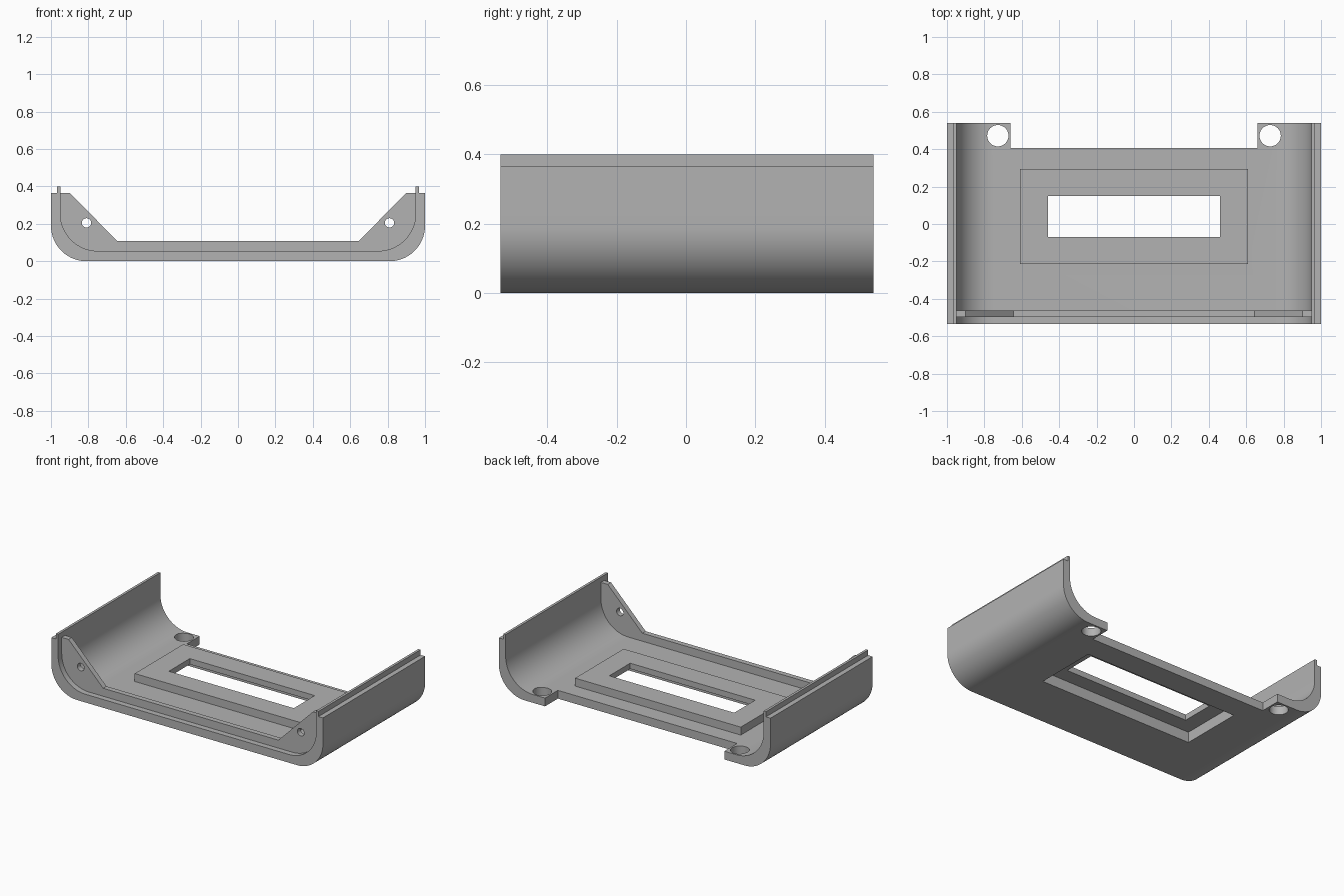
import bpy, bmesh
from math import cos, sin, pi, radians

cube = bpy.data.objects.get("Cube")
if cube:
    bpy.data.objects.remove(cube)

grey = bpy.data.materials.new("matte grey")
grey.use_nodes = True
colour = (0.45, 0.45, 0.45, 1)
grey.diffuse_color = colour
grey.node_tree.nodes["Principled BSDF"].inputs["Base Color"].default_value = colour

FRONT, BACK = -0.535, 0.54
FLOOR, RIM, LIP = 0.055, 0.365, 0.4
INNER = 0.95


def finish(name, bm):
    bmesh.ops.recalc_face_normals(bm, faces=bm.faces)
    mesh = bpy.data.meshes.new(name)
    bm.to_mesh(mesh)
    bm.free()
    obj = bpy.data.objects.new(name, mesh)
    mesh.materials.append(grey)
    bpy.context.collection.objects.link(obj)
    return obj


def extrude_profile(name, points, y0, y1):
    """Sweep an (x, z) outline along y."""
    bm = bmesh.new()
    face = bm.faces.new([bm.verts.new((x, y0, z)) for x, z in points])
    new = bmesh.ops.extrude_face_region(bm, geom=[face])["geom"]
    verts = [v for v in new if isinstance(v, bmesh.types.BMVert)]
    bmesh.ops.translate(bm, vec=(0, y1 - y0, 0), verts=verts)
    return finish(name, bm)


def box(name, x0, x1, y0, y1, z0, z1):
    return extrude_profile(name, [(x0, z0), (x1, z0), (x1, z1), (x0, z1)], y0, y1)


def cylinder(name, radius, location, along_y=False):
    bpy.ops.mesh.primitive_cylinder_add(vertices=40, radius=radius, depth=0.4, location=location,
                                        rotation=(radians(90) if along_y else 0, 0, 0))
    obj = bpy.context.object
    obj.name = name
    obj.data.materials.append(grey)
    return obj


def combine(target, tool, operation="DIFFERENCE"):
    mod = target.modifiers.new(tool.name, "BOOLEAN")
    mod.operation, mod.solver, mod.object = operation, "EXACT", tool
    bpy.context.view_layer.objects.active = target
    bpy.ops.object.modifier_apply(modifier=mod.name)
    bpy.data.objects.remove(tool)


def arc(cx, cz, r, steps=20):
    """Lower right quarter circle, from the bottom to the side."""
    return [(cx + r * sin(pi / 2 * i / steps), cz - r * cos(pi / 2 * i / steps))
            for i in range(steps + 1)]


def mirrored(half):
    """Complete an outline that runs from the middle outwards on +x."""
    return half + [(-x, z) for x, z in reversed(half)]


# Rounded tray with a thin lip on each side wall
inner_arc = arc(INNER - 0.2, FLOOR + 0.2, 0.2)
rim = [(1, RIM), (0.967, RIM), (0.967, LIP), (INNER, LIP)]
outer = arc(0.81, 0.19, 0.19) + rim
right_inner = list(reversed(inner_arc))
left_side = [(-x, z) for x, z in reversed(outer + right_inner)]
tray = extrude_profile("tray", outer + right_inner + left_side, FRONT, BACK)

# Raised panel with an underside pocket and a window
combine(tray, box("panel", -0.61, 0.61, -0.215, 0.295, 0.02, 0.108), "UNION")
combine(tray, box("pocket", -0.565, 0.565, -0.17, 0.25, -0.1, 0.07))
combine(tray, box("window", -0.46, 0.46, -0.07, 0.15, -0.1, 0.3))

# Back notch that leaves two tabs with screw holes
combine(tray, box("notch", -0.66, 0.66, 0.405, 0.7, -0.1, 0.3))
for side in (-1, 1):
    combine(tray, cylinder("tab_hole", 0.057, (side * 0.728, 0.472, 0.1)))

# Front rib with corner gussets, sunk slightly into the tray
sunk_arc = arc(INNER - 0.2, FLOOR + 0.2, 0.204)
gusset = [(INNER + 0.004, RIM), (0.9, RIM), (0.645, 0.108)]
rib_half = sunk_arc + gusset
rib = extrude_profile("front_rib", mirrored(rib_half), -0.497, -0.462)
for side in (-1, 1):
    combine(rib, cylinder("gusset_hole", 0.025, (side * 0.81, -0.48, 0.205), True))

for obj in (tray, rib):
    bpy.ops.object.select_all(action="DESELECT")
    obj.select_set(True)
    bpy.context.view_layer.objects.active = obj
    bpy.ops.object.shade_smooth_by_angle(angle=radians(30))
